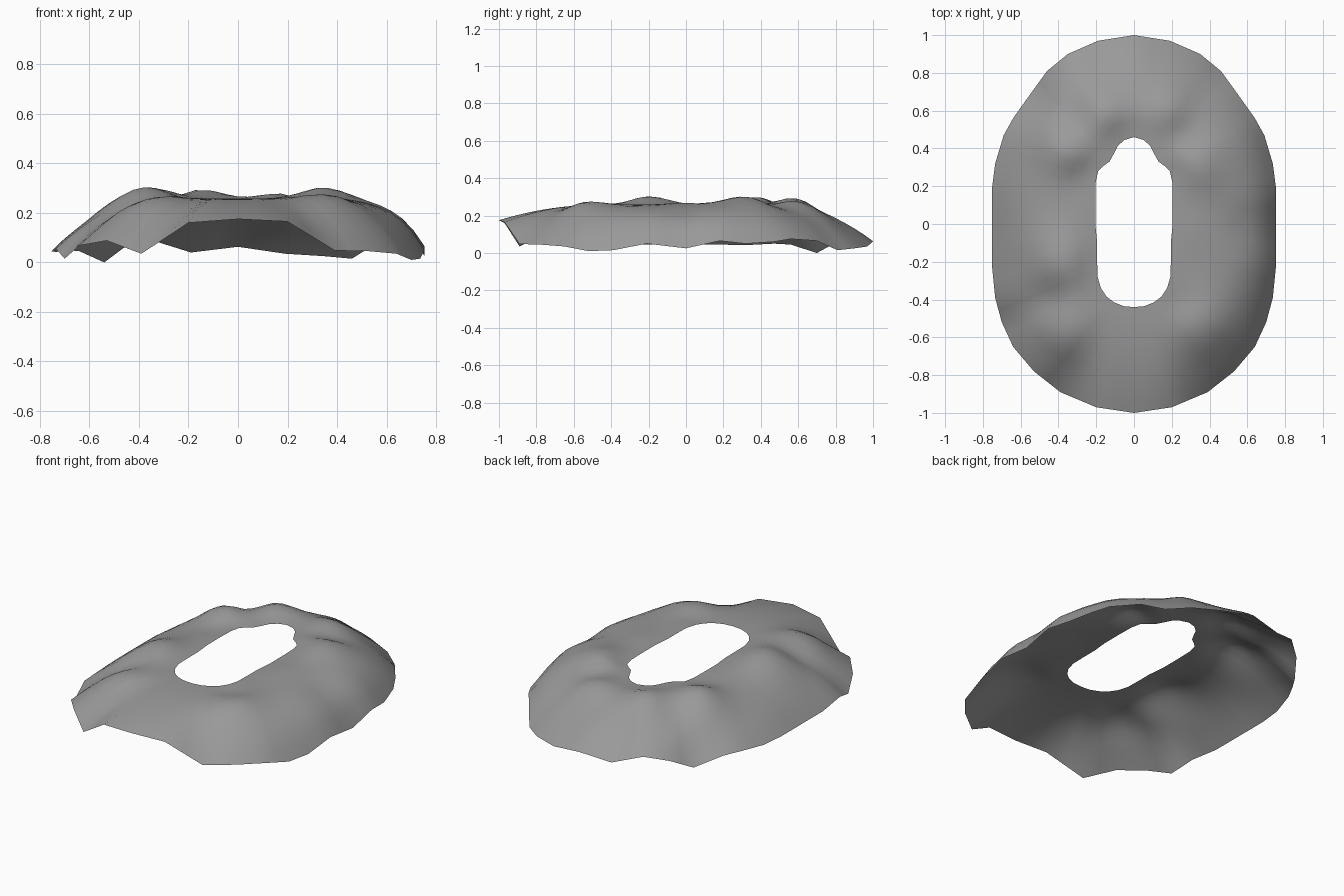
import bpy, bmesh, math

if "Cube" in bpy.data.objects:
    bpy.data.objects.remove(bpy.data.objects["Cube"])

# Right half outlines, back to front
OUTER = [(0, 1), (.19, .97), (.35, .9), (.46, .81), (.54, .70), (.64, .56), (.69, .47), (.735, .32), (.753, .18),
         (.753, 0), (.753, -.21), (.735, -.39), (.70, -.52), (.64, -.65), (.53, -.78), (.39, -.89), (.2, -.97), (0, -1)]
INNER = [(0, .46), (.05, .445), (.085, .415), (.105, .375), (.13, .33), (.165, .305), (.19, .28), (.203, .22), (.205, .12),
         (.205, 0), (.195, -.1), (.195, -.2), (.193, -.28), (.175, -.34), (.145, -.385), (.105, -.415), (.055, -.435), (0, -.44)]
# Ragged rim height, right side then left side
RIM_R = [.063, .035, .025, .015, .065, .075, .06, .05, .065, .025, .05, .015, .01, .035, .045, .048, .165, .175]
RIM_L = [.063, .04, .09, .06, .0, .045, .05, .042, .045, .045, .045, .055, .015, .068, .088, .035, .16, .175]
# Lumps and dips on top: x, y, radius, height
LUMPS = [(-.40, -.2, .16, .058), (-.37, .40, .14, .06), (-.45, .62, .12, .04), (-.15, .60, .13, .05), (.18, .62, .13, .04),
         (.34, .31, .15, .045), (.28, .48, .09, -.02), (.36, -.55, .15, .033), (.24, -.41, .08, -.012), (-.36, -.58, .15, .035),
         (-.45, -.39, .10, -.02), (-.29, .22, .09, -.015), (-.34, .60, .08, -.015), (.6, -.03, .11, -.02), (.3, -.03, .12, .01)]
RINGS = 12


def mirror_loop(half):
    return half + [(-x, y) for x, y in half[-2:0:-1]]


def midpoints(loop):
    out = []
    for a, b in zip(loop, loop[1:] + loop[:1]):
        out += [a, tuple((p + q) / 2 for p, q in zip(a, b))]
    return out


rim = RIM_R + RIM_L[-2:0:-1]
outer = midpoints([(x, y, z) for (x, y), z in zip(mirror_loop(OUTER), rim)])
inner = midpoints(mirror_loop(INNER))

# Domed sheet with an oval hole
bm = bmesh.new()
rows = []
for (ix, iy), (ox, oy, oz) in zip(inner, outer):
    side = math.cos(math.atan2(oy, ox))
    power = 2.1 + (2.9 * side ** 2 if side > 0 else .6 * side ** 2)
    row = []
    for k in range(RINGS + 1):
        s = k / RINGS
        x, y = ix + (ox - ix) * s, iy + (oy - iy) * s
        z = .258 + (oz - .258) * s ** power
        fade = min(1, s * 5) * min(1, (1 - s) * 3)
        for lx, ly, r, h in LUMPS:
            z += fade * h * math.exp(-((x - lx) ** 2 + (y - ly) ** 2) / r ** 2)
        row.append(bm.verts.new((x, y, z)))
    rows.append(row)
for a, b in zip(rows, rows[1:] + rows[:1]):
    for k in range(RINGS):
        bm.faces.new((a[k], b[k], b[k + 1], a[k + 1]))
bm.normal_update()
if sum(f.normal.z for f in bm.faces) < 0:
    bmesh.ops.reverse_faces(bm, faces=bm.faces)
for f in bm.faces:
    f.smooth = True
mesh = bpy.data.meshes.new("ring_mound")
bm.to_mesh(mesh)
bm.free()

# Dark grey surface
grey = bpy.data.materials.new("dark_grey")
grey.diffuse_color = (.32, .32, .32, 1)
grey.use_nodes = True
grey.node_tree.nodes["Principled BSDF"].inputs["Base Color"].default_value = grey.diffuse_color
mesh.materials.append(grey)
bpy.context.collection.objects.link(bpy.data.objects.new("ring_mound", mesh))
